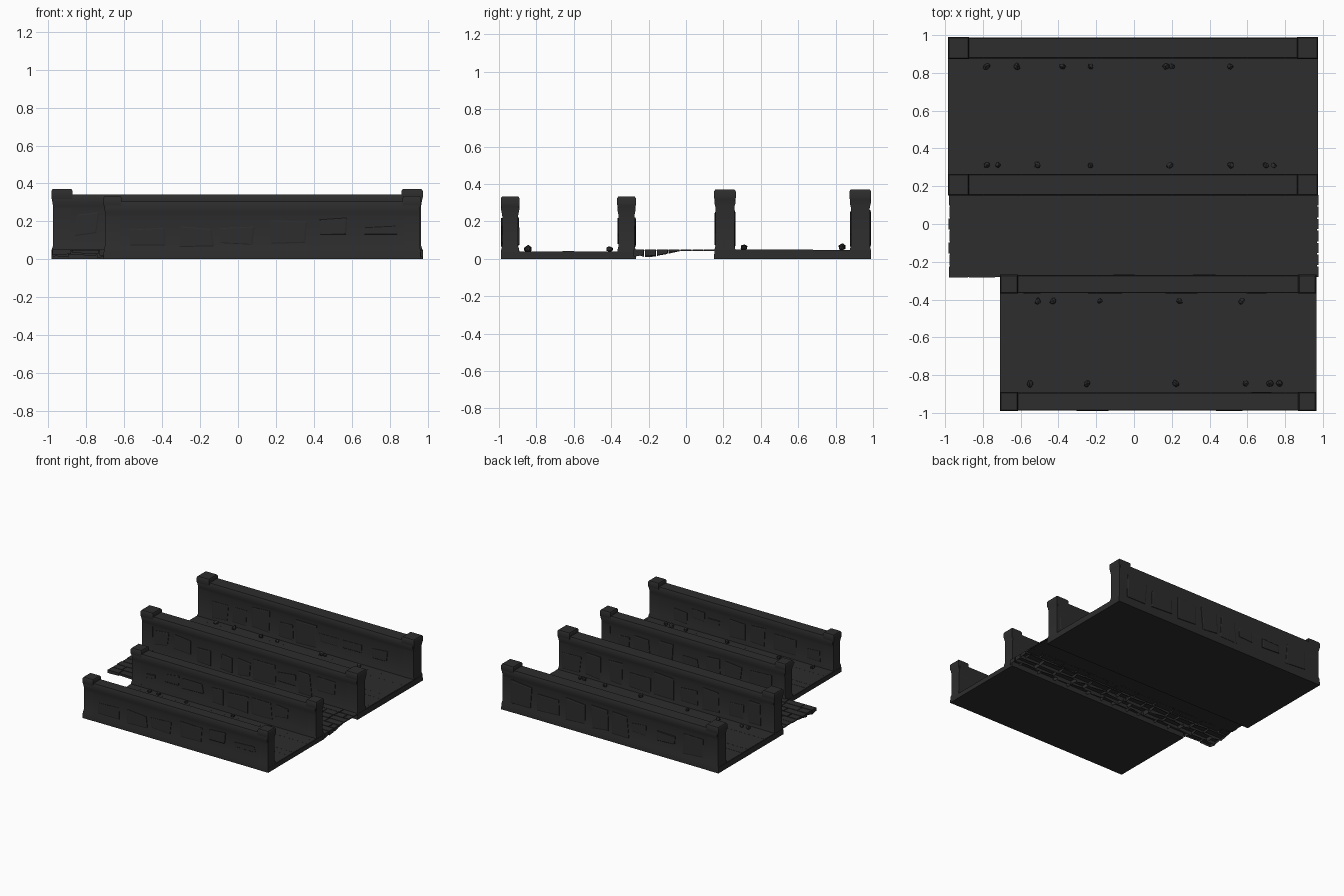
import bpy, bmesh, math, random
from mathutils import Vector, Matrix

if "Cube" in bpy.data.objects:
    bpy.data.objects.remove(bpy.data.objects["Cube"])

random.seed(4)


def material(name, v):
    m = bpy.data.materials.new(name)
    m.diffuse_color = (v, v, v, 1)
    m.use_nodes = True
    m.node_tree.nodes["Principled BSDF"].inputs["Base Color"].default_value = m.diffuse_color
    return m


STONE = material("dark stone", 0.026)


def finish(name, bm, mat=STONE, smooth=None):
    bmesh.ops.recalc_face_normals(bm, faces=bm.faces)
    me = bpy.data.meshes.new(name)
    bm.to_mesh(me)
    bm.free()
    me.materials.append(mat)
    ob = bpy.data.objects.new(name, me)
    bpy.context.collection.objects.link(ob)
    if smooth:
        bpy.ops.object.select_all(action='DESELECT')
        ob.select_set(True)
        bpy.context.view_layer.objects.active = ob
        bpy.ops.object.shade_smooth_by_angle(angle=math.radians(smooth))
    return ob


def loft(bm, rings):
    """Stack rectangles given as (x0, x1, y0, y1, z), closed at both ends."""
    loops = [[bm.verts.new((x, y, z)) for x, y in ((x0, y0), (x1, y0), (x1, y1), (x0, y1))]
             for x0, x1, y0, y1, z in rings]
    for a, b in zip(loops, loops[1:]):
        for i in range(4):
            j = (i + 1) % 4
            bm.faces.new((a[i], a[j], b[j], b[i]))
    bm.faces.new(loops[0])
    bm.faces.new(loops[-1])


def box(bm, x0, x1, y0, y1, z0, z1):
    loft(bm, [(x0, x1, y0, y1, z0), (x0, x1, y0, y1, z1)])


def wall(name, x0, x1, y0, y1, top):
    """Long wall with a flared foot and rounded coping."""
    c, h = (y0 + y1) / 2, (y1 - y0) / 2
    bm = bmesh.new()
    prof = [(.97, 0), (.97, .045), (.84, .07), (.82, top - .085), (.9, top - .06),
            (.97, top - .045), (.97, top - .015), (.88, top)]
    loft(bm, [(x0 + .012, x1 - .012, c - h * w, c + h * w, z) for w, z in prof])
    finish(name, bm, smooth=35)


def post(name, x0, x1, y0, y1, top):
    """End post with a wider cap."""
    bm = bmesh.new()
    prof = [(0, 0), (.002, .05), (.008, .07), (.008, top - .085), (.003, top - .055),
            (0, top - .045), (0, top - .01), (.006, top)]
    loft(bm, [(x0 + i, x1 - i, y0 + i, y1 - i, z) for i, z in prof])
    finish(name, bm, smooth=35)


def facing_stones(name, x0, x1, y0, y1, top):
    """Scattered, worn raised stones on both wall faces."""
    c, h = (y0 + y1) / 2, (y1 - y0) / 2 * .82
    bm = bmesh.new()
    for s in (-1, 1):
        x = x0 + .13
        while x < x1 - .2:
            w = random.uniform(.09, .2)
            lo = random.choice((.07, .08, .13))
            hi = top - random.choice((.09, .1, .14))
            y = c + s * h
            out = s * random.uniform(.005, .009)
            pts = [(x, lo), (x + w, lo), (x + w, hi), (x, hi)]
            pts = [(a + random.uniform(-.012, .012), b + random.uniform(-.01, .01)) for a, b in pts]
            mx, mz = x + w / 2, (lo + hi) / 2
            back = [bm.verts.new((a, y - s * .01, b)) for a, b in pts]
            edge = [bm.verts.new((a, y + out * .7, b)) for a, b in pts]
            front = [bm.verts.new((a + (mx - a) * .1, y + out, b + (mz - b) * .1)) for a, b in pts]
            for p, q in ((back, edge), (edge, front)):
                for i in range(4):
                    j = (i + 1) % 4
                    bm.faces.new((p[i], p[j], q[j], q[i]))
            bm.faces.new(front)
            bm.faces.new(back)
            x += w + random.uniform(.02, .1)
    finish(name, bm)


def rubble(name, spots, z):
    """Small fallen stones along the foot of a wall."""
    bm = bmesh.new()
    for x, y in spots:
        r = random.uniform(.014, .02)
        m = (Matrix.Translation((x, y, z + r * .6)) @ Matrix.Rotation(random.uniform(0, 6), 4, 'Z')
             @ Matrix.Diagonal((1.1, .9, random.uniform(.8, 1.1), 1)))
        vs = bmesh.ops.create_icosphere(bm, subdivisions=1, radius=r, matrix=m)["verts"]
        for v in vs:
            v.co += Vector([random.uniform(-.003, .003) for _ in range(3)])
    finish(name, bm)


def channel(name, x0, x1, y0, y1, t, floor, wall_top, post_top, px, rocks_lo, rocks_hi):
    """A paved walkway between two parapets."""
    bm = bmesh.new()
    box(bm, x0, x1, y0 + .01, y1 - .01, 0, floor - .004)
    finish(name + "_floor_slab", bm)
    # paving courses with tiny height differences
    bm = bmesh.new()
    n = 9
    a, b = y0 + t * .8, y1 - t * .8
    for i in range(n):
        box(bm, x0 + .002, x1 - .002, a + (b - a) * i / n, a + (b - a) * (i + 1) / n,
            floor - .02, floor - random.uniform(0, .0025))
    finish(name + "_floor_courses", bm)
    for side, ya, yb in (("front", y0, y0 + t), ("back", y1 - t, y1)):
        wall(f"{name}_{side}_wall", x0, x1, ya, yb, wall_top)
        facing_stones(f"{name}_{side}_facing", x0, x1, ya, yb, wall_top)
        post(f"{name}_{side}_left_post", x0, x0 + px, ya, yb, post_top)
        post(f"{name}_{side}_right_post", x1 - px, x1, ya, yb, post_top)
    rubble(name + "_front_rubble", [(x, y0 + t + .045) for x in rocks_lo], floor)
    rubble(name + "_back_rubble", [(x, y1 - t - .04) for x in rocks_hi], floor)


channel("large_walkway", -.985, .975, .15, .99, .116, .05, .342, .37, .112,
        (-.78, -.72, -.51, -.23, .19, .51, .70, .74),
        (-.78, -.62, -.38, -.23, .17, .2, .51))
channel("small_walkway", -.71, .965, -.99, -.268, .1, .041, .305, .333, .096,
        (-.55, -.25, .22, .59, .72, .77),
        (-.51, -.43, -.18, .24, .57))

# brick pavement between the walkways: thin bed plus raised bricks
X0, X1, Y0, Y1 = -.985, .98, -.285, .158
bm = bmesh.new()
box(bm, X0 + .01, X1 - .01, Y0 + .005, Y1, .042, .044)
finish("pavement_bed", bm)

bm = bmesh.new()
rows = 7
rh = (Y1 - Y0) / rows
for r in range(rows):
    y = Y0 + r * rh
    x = X0 + random.uniform(0, .008)
    while x < X1 - .02:
        xe = min(x + random.uniform(.08, .2), X1)
        if X1 - xe < .05:
            xe = X1
        g = random.uniform(.002, .0045)
        corners = ((x + g, y + g), (xe - g, y + g), (xe - g, y + rh - g), (x + g, y + rh - g))
        zt = .051 - random.uniform(0, .002)
        top = [bm.verts.new((a, b, zt)) for a, b in corners]
        # ragged open skirts hang lower towards the front half
        low = []
        for a, b in corners:
            d = max(0, min(1, (-.02 - b) / .15)) * .034
            low.append(bm.verts.new((a, b, .043 - d * random.uniform(.2, 1))))
        bm.faces.new(top)
        for i in range(4):
            j = (i + 1) % 4
            bm.faces.new((top[i], low[i], low[j], top[j]))
        x = xe
finish("pavement_bricks", bm)
